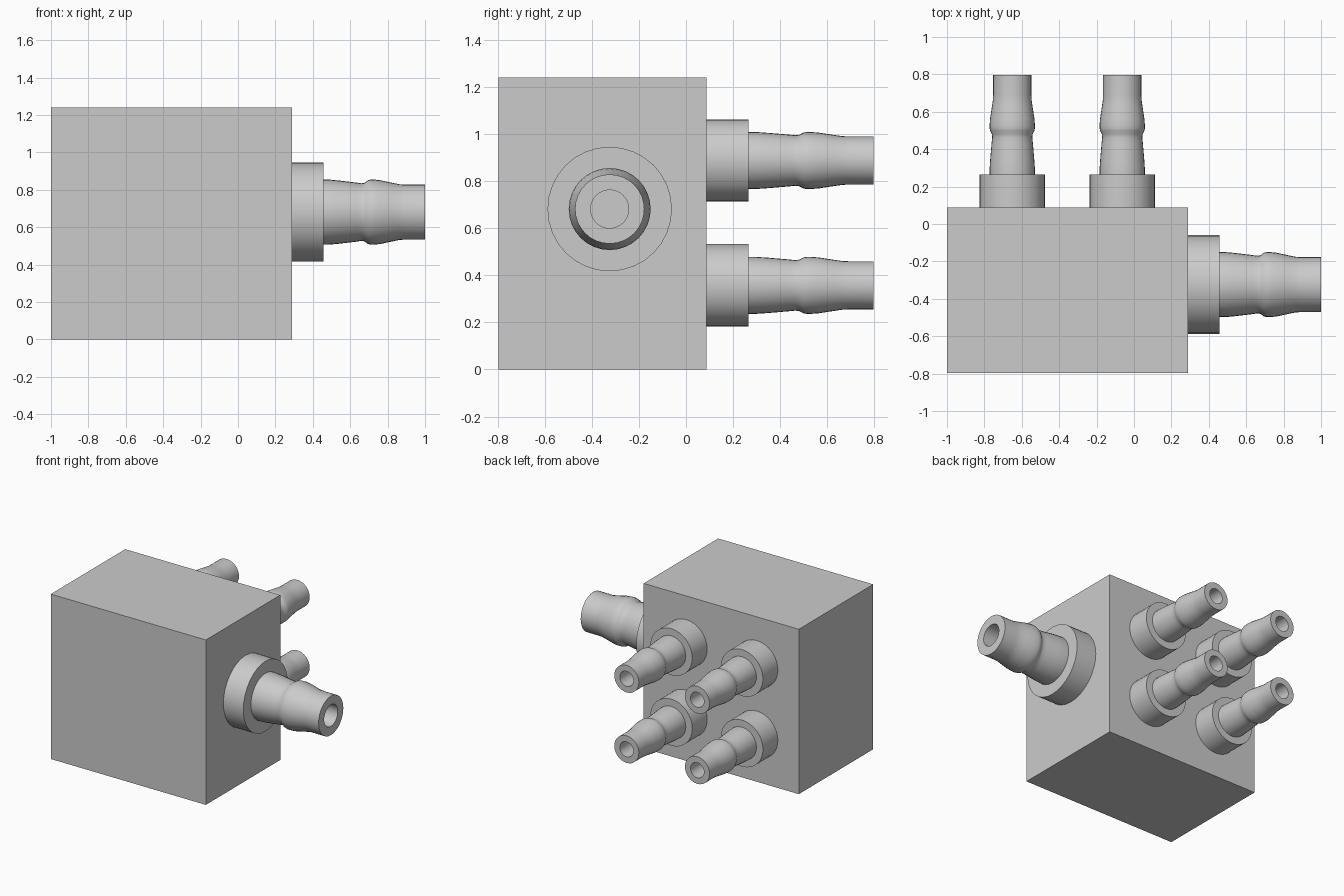
import bpy, bmesh, math
from mathutils import Matrix, Vector

cube = bpy.data.objects.get("Cube")
if cube:
    bpy.data.objects.remove(cube, do_unlink=True)

grey = bpy.data.materials.new("plain grey")
grey.use_nodes = True
colour = (0.6, 0.6, 0.6, 1)
grey.diffuse_color = colour
grey.node_tree.nodes["Principled BSDF"].inputs["Base Color"].default_value = colour


def finish(bm, name, matrix=Matrix()):
    bmesh.ops.recalc_face_normals(bm, faces=bm.faces)
    mesh = bpy.data.meshes.new(name)
    bm.to_mesh(mesh)
    bm.free()
    mesh.materials.append(grey)
    obj = bpy.data.objects.new(name, mesh)
    bpy.context.collection.objects.link(obj)
    obj.matrix_world = matrix
    return obj


def lathe(name, profile, sides, matrix):
    """Spin (radius, height) points round the local z axis."""
    bm = bmesh.new()
    rings = []
    for r, h in profile:
        if r == 0:
            rings.append([bm.verts.new((0, 0, h))] * sides)
        else:
            angles = [math.tau * i / sides for i in range(sides)]
            rings.append([bm.verts.new((r * math.cos(a), r * math.sin(a), h)) for a in angles])
    for low, high in zip(rings, rings[1:]):
        for i in range(sides):
            j = (i + 1) % sides
            bm.faces.new(dict.fromkeys((low[i], low[j], high[j], high[i])))
    obj = finish(bm, name, matrix)
    bpy.ops.object.select_all(action="DESELECT")
    obj.select_set(True)
    bpy.context.view_layer.objects.active = obj
    bpy.ops.object.shade_smooth_by_angle(angle=math.radians(35))


def fitting(name, base, direction, collar, collar_len, barb, length, sides=32):
    """Collar plus a waisted hose barb with a bored end."""
    turn = Vector(direction).to_track_quat("Z", "Y").to_matrix().to_4x4()
    matrix = Matrix.Translation(base) @ turn
    lathe(name + "_collar", [(0, 0), (collar, 0), (collar, collar_len), (0, collar_len)], sides, matrix)
    # radius as a share of the barb's widest, height as a share of its length
    shape = [(1, 0), (1, .06), (.97, .16), (.91, .32), (.885, .375), (.9, .405), (.98, .44),
             (1, .465), (1, .5), (.98, .56), (.9, .68), (.855, .75), (.845, .8), (.845, 1),
             (.465, 1), (.465, 0), (0, 0)]
    span = length - collar_len
    points = [(0, collar_len)] + [(r * barb, collar_len + h * span) for r, h in shape]
    lathe(name + "_barb", points, sides, matrix)


# Manifold block
bm = bmesh.new()
bmesh.ops.create_cube(bm, size=1, matrix=Matrix.Translation((-0.355, -0.354, 0.62))
                      @ Matrix.Diagonal((1.29, 0.884, 1.24, 1)))
finish(bm, "manifold_block")

# Large inlet on the left side
fitting("inlet", (0.29, -0.324, 0.681), (1, 0, 0), 0.264, 0.166, 0.174, 0.71)

# Four outlets on the back
for side, x in (("left", -0.063), ("right", -0.651)):
    for level, z in (("upper", 0.887), ("lower", 0.357)):
        fitting(f"{side}_{level}_outlet", (x, 0.088, z), (0, 1, 0), 0.175, 0.177, 0.121, 0.708)
